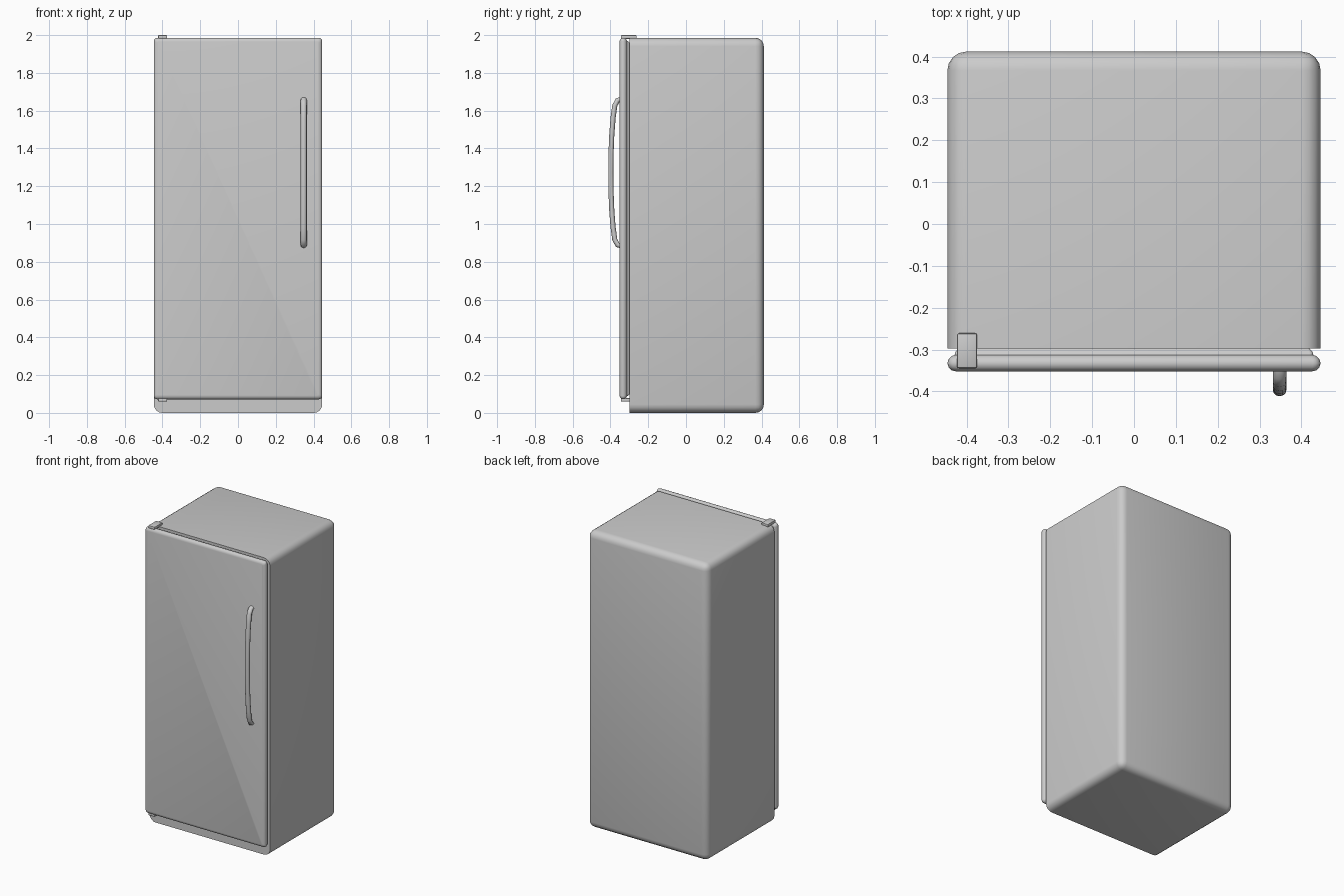
import bpy, bmesh, math

if "Cube" in bpy.data.objects:
    bpy.data.objects.remove(bpy.data.objects["Cube"])

HALF_W = 0.446
FRONT, BACK = -0.298, 0.412
TOP = 1.986


def finish(name, bm, angle=40):
    bmesh.ops.recalc_face_normals(bm, faces=bm.faces)
    me = bpy.data.meshes.new(name)
    bm.to_mesh(me)
    bm.free()
    ob = bpy.data.objects.new(name, me)
    bpy.context.collection.objects.link(ob)
    smooth(ob, angle)
    return ob


def smooth(ob, angle=40):
    bpy.ops.object.select_all(action='DESELECT')
    bpy.context.view_layer.objects.active = ob
    ob.select_set(True)
    bpy.ops.object.shade_smooth_by_angle(angle=math.radians(angle))


def box(lo, hi):
    bm = bmesh.new()
    bmesh.ops.create_cube(bm, size=1)
    for v in bm.verts:
        v.co = [lo[i] + (v.co[i] + 0.5) * (hi[i] - lo[i]) for i in range(3)]
    return bm


def rounded_loop(bm, y, x1, z0, z1, r, n=4):
    """Rounded rectangle in the xz plane."""
    loop = []
    corners = [(x1 - r, z1 - r), (-x1 + r, z1 - r), (-x1 + r, z0 + r), (x1 - r, z0 + r)]
    for k, (cx, cz) in enumerate(corners):
        for i in range(n + 1):
            a = math.pi / 2 * (k + i / n)
            loop.append(bm.verts.new((cx + r * math.cos(a), y, cz + r * math.sin(a))))
    return loop


# Cabinet: every edge rounded except the flat front rim
bm = box((-HALF_W, FRONT, 0), (HALF_W, BACK, TOP))
edges = [e for e in bm.edges if max(v.co.y for v in e.verts) > 0]
bmesh.ops.bevel(bm, geom=edges, offset=0.045, segments=4, profile=0.5, affect='EDGES')
finish("cabinet", bm)


# Door and gasket: lofted rounded rectangles, (inset, y) from front to back
def loft(name, profile):
    bm = bmesh.new()
    rings = [rounded_loop(bm, y, HALF_W - d, 0.072 + d, TOP - d, max(0.018 - d * 0.5, 0.004))
             for d, y in profile]
    for a, b in zip(rings, rings[1:]):
        for i in range(len(a)):
            j = (i + 1) % len(a)
            bm.faces.new((a[i], a[j], b[j], b[i]))
    bm.faces.new(rings[0])
    bm.faces.new(rings[-1])
    return finish(name, bm)


loft("door", [(0.02, -0.352), (0.010, -0.3495), (0.003, -0.343), (0, -0.333),
              (0.003, -0.323), (0.010, -0.3155), (0.018, -0.313)])
loft("door_gasket", [(0.017, -0.314), (0.019, -0.306), (0.028, -0.297)])

# Handle: bowed bar swept along a curve, both ends meeting the door
half = [(-0.340, 0.388), (-0.362, 0.383), (-0.377, 0.355),
        (-0.386, 0.290), (-0.393, 0.200), (-0.397, 0.100)]
path = half + [(-0.398, 0)] + [(y, -z) for y, z in reversed(half)]
bm = bmesh.new()
rings, sides = [], 12
for k, (y, z) in enumerate(path):
    p, q = path[max(k - 1, 0)], path[min(k + 1, len(path) - 1)]
    ty, tz = q[0] - p[0], q[1] - p[1]
    length = math.hypot(ty, tz)
    ny, nz = -tz / length, ty / length
    ring = []
    for i in range(sides):
        a = 2 * math.pi * i / sides
        s = 0.0135 * math.sin(a)
        ring.append(bm.verts.new((0.348 + 0.016 * math.cos(a), y + ny * s, 1.272 + z + nz * s)))
    rings.append(ring)
for a, b in zip(rings, rings[1:]):
    for i in range(sides):
        j = (i + 1) % sides
        bm.faces.new((a[i], a[j], b[j], b[i]))
bm.faces.new(rings[0])
bm.faces.new(rings[-1])
handle = finish("handle", bm, 60)

# Hinge plates above and below the door
for name, y1, z0, z1 in (("top_hinge", -0.261, 1.98, 2.0), ("bottom_hinge", -0.29, 0.06, 0.078)):
    bm = box((-0.423, -0.345, z0), (-0.375, y1, z1))
    bmesh.ops.bevel(bm, geom=list(bm.edges), offset=0.005, segments=2, profile=0.5, affect='EDGES')
    finish(name, bm)
